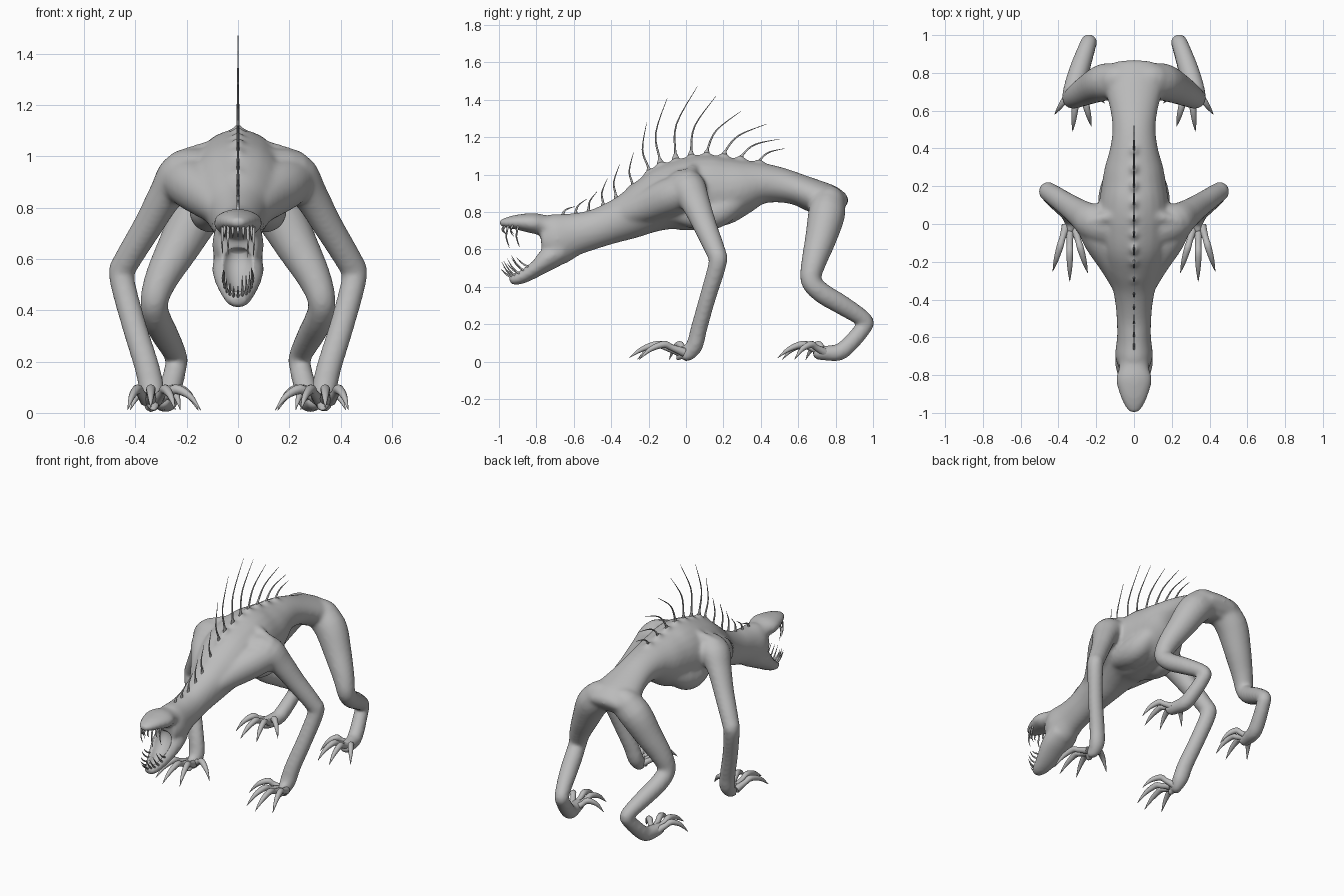
import bpy, bmesh, math, random
from mathutils import Vector

random.seed(4)
if "Cube" in bpy.data.objects:
    bpy.data.objects.remove(bpy.data.objects["Cube"], do_unlink=True)

X, Y, Z = Vector((1, 0, 0)), Vector((0, 1, 0)), Vector((0, 0, 1))

GREY = (0.5, 0.5, 0.5, 1)
hide = bpy.data.materials.new("grey hide")
hide.use_nodes = True
hide.diffuse_color = GREY
hide.node_tree.nodes["Principled BSDF"].inputs["Base Color"].default_value = GREY


def smooth_path(stations, steps):
    """Catmull-Rom through stations, radii included."""
    pts = [stations[0]] + list(stations) + [stations[-1]]
    out = []
    for a, b, c, d in zip(pts, pts[1:], pts[2:], pts[3:]):
        for k in range(steps):
            t = k / steps
            out.append([q + t * (r - p) / 2 + t * t * (p - 2.5 * q + 2 * r - s / 2)
                        + t ** 3 * (1.5 * (q - r) + (s - p) / 2)
                        for p, q, r, s in zip(a, b, c, d)])
    return out + [list(stations[-1])]


def tube(bm, stations, side, sides=16, steps=4):
    """Closed tube through (x, y, z, radius[, second radius]) stations."""
    path = smooth_path(stations, steps)
    centres = [Vector(p[:3]) for p in path]
    rings = []
    for i, p in enumerate(path):
        tangent = (centres[min(i + 1, len(path) - 1)] - centres[max(i - 1, 0)]).normalized()
        u = (side - tangent * side.dot(tangent)).normalized()
        v = tangent.cross(u)
        ru, rv = max(p[3], .0008), max(p[-1], .0008)
        rings.append([bm.verts.new(centres[i] + u * ru * math.cos(a) + v * rv * math.sin(a))
                      for a in (math.tau * k / sides for k in range(sides))])
    for low, high in zip(rings, rings[1:]):
        for k in range(sides):
            n = (k + 1) % sides
            bm.faces.new((low[k], low[n], high[n], high[k]))
    bm.faces.new(rings[0])
    bm.faces.new(rings[-1])


def trunk(bm, sections, sides=24):
    """Lengthwise form from (y, top, bottom, half width) sections."""
    tube(bm, [(0, y, (t + b) / 2, w, (t - b) / 2) for y, t, b, w in sections], X, sides)


def finish(name, bm):
    bmesh.ops.recalc_face_normals(bm, faces=bm.faces)
    mesh = bpy.data.meshes.new(name)
    bm.to_mesh(mesh)
    bm.free()
    mesh.materials.append(hide)
    obj = bpy.data.objects.new(name, mesh)
    bpy.context.collection.objects.link(obj)
    bpy.ops.object.select_all(action="DESELECT")
    obj.select_set(True)
    bpy.context.view_layer.objects.active = obj
    bpy.ops.object.shade_smooth_by_angle(angle=math.radians(60))
    return obj


def mirrored(stations, s):
    return [(p[0] * s, *p[1:]) for p in stations]


# Torso, neck and skull
bm = bmesh.new()
trunk(bm, [(-.775, .72, .57, .075), (-.7, .79, .515, .1), (-.6, .795, .565, .09),
           (-.5, .81, .6, .092), (-.4, .85, .63, .102), (-.3, .905, .655, .125),
           (-.2, .98, .685, .16), (-.1, 1.05, .7, .185), (0, 1.085, .7, .195),
           (.1, 1.105, .71, .187), (.2, 1.1, .73, .172), (.3, 1.085, .785, .155),
           (.4, 1.065, .84, .127), (.5, 1.04, .85, .115), (.6, 1.005, .835, .125),
           (.7, .97, .79, .15), (.78, .94, .77, .16), (.83, .905, .78, .145),
           (.853, .86, .8, .1)])

# Upper and lower jaw
trunk(bm, [(-.68, .78, .62, .085), (-.76, .785, .672, .079), (-.82, .795, .685, .097),
           (-.9, .787, .704, .078), (-.96, .772, .714, .052), (-1, .757, .728, .026)])
trunk(bm, [(-.66, .67, .53, .095), (-.74, .62, .485, .101), (-.8, .555, .453, .087),
           (-.86, .505, .423, .066), (-.91, .475, .408, .048), (-.945, .455, .415, .028)])

ARM = [(.12, -.02, .92, .11, .105), (.215, .01, .928, .1, .095), (.28, .05, .85, .08, .07),
       (.35, .1, .73, .065, .059), (.437, .16, .585, .054, .053), (.454, .17, .53, .05, .05),
       (.405, .115, .34, .045, .049), (.355, .07, .18, .045, .05), (.335, .045, .085, .046, .05),
       (.333, 0, .042, .045, .034), (.335, -.05, .045, .045, .025)]
LEG = [(.06, .755, .86, .09), (.15, .752, .79, .1), (.23, .718, .65, .084), (.3, .68, .52, .066),
       (.327, .668, .43, .055), (.315, .73, .365, .056), (.285, .83, .305, .054),
       (.242, .955, .222, .045), (.242, .948, .18, .044), (.262, .88, .1, .046),
       (.277, .82, .05, .046), (.29, .75, .046, .042, .034), (.3, .68, .05, .036, .022)]
for s in (1, -1):
    tube(bm, mirrored(ARM, s), Y)
    tube(bm, mirrored(LEG, s), X)
    # Muscle sweeping from neck to shoulder
    tube(bm, mirrored([(.05, -.34, .78, .06), (.1, -.2, .835, .09), (.17, -.08, .885, .1),
                       (.225, .01, .91, .088)], s), X)
    # Shoulder blade
    tube(bm, mirrored([(.04, .05, 1.05, .03), (.14, .035, 1.02, .033), (.25, .01, .996, .022)], s), Y)
    # Rib cage swelling
    tube(bm, mirrored([(.07, -.12, .8, .03), (.1, .02, .79, .075), (.105, .14, .79, .085),
                       (.09, .24, .84, .07), (.06, .36, .92, .03)], s), X)
    # Buttock joining rump and thigh
    tube(bm, mirrored([(.03, .77, .87, .07), (.1, .765, .85, .088), (.17, .745, .77, .085)], s), Y)

# Row of curved blades down the spine: base y, base z, tip y, tip z
SPINES = [(-.66, .79, -.59, .83), (-.59, .8, -.53, .87), (-.52, .81, -.475, .91),
          (-.44, .84, -.42, .98), (-.37, .88, -.355, 1.055), (-.28, .94, -.28, 1.12),
          (-.19, 1.02, -.21, 1.28), (-.13, 1.06, -.1, 1.41), (-.05, 1.08, .06, 1.47),
          (.03, 1.1, .16, 1.42), (.11, 1.11, .295, 1.34), (.2, 1.105, .43, 1.27),
          (.29, 1.09, .5, 1.19), (.39, 1.07, .53, 1.14)]

# Vertebra knobs under the larger blades
for y, z, _, _ in SPINES[5:]:
    tube(bm, [(0, y - .035, z - .02, .01), (0, y, z - .008, .024), (0, y + .035, z - .02, .01)], X)
body = finish("body", bm)

# Hollow of the mouth
bm = bmesh.new()
trunk(bm, [(-.755, .655, .62, .03), (-.775, .65, .56, .055), (-.82, .62, .505, .06),
           (-.88, .58, .46, .042), (-.92, .53, .45, .026)])
cutter = finish("mouth_cutter", bm)
cutter.hide_render = True
cutter.hide_set(True)

remesh = body.modifiers.new("Fuse", "REMESH")
remesh.mode = "VOXEL"
remesh.voxel_size = .011
remesh.use_smooth_shade = True
cut = body.modifiers.new("Mouth", "BOOLEAN")
cut.operation = "DIFFERENCE"
cut.object = cutter
soften = body.modifiers.new("Soften", "SMOOTH")
soften.factor = .5
soften.iterations = 14

# Blades
bm = bmesh.new()
for by, bz, ty, tz in SPINES:
    dy, dz = ty - by, tz - bz
    thick = .005 + .025 * min(math.hypot(dy, dz), .4)
    at = lambda t, bow: (0, by + dy * t - dz * bow, bz + dz * t + dy * bow)
    tube(bm, [(0, by, bz - .03, .008, thick * 2), (*at(.08, .04), .006, thick),
              (*at(.45, .13), .004, thick * .55), (0, ty, tz, .001)], X, 8)
finish("back_spines", bm)


# Clawed toes: thick to the raised knuckle, then a hooked claw
def toe(bm, base, tip, s):
    a, b = Vector(base), Vector(tip)
    knuckle = a.lerp(b, .45)
    claw = a.lerp(b, .75)
    knuckle.z, claw.z = .092, .066
    tube(bm, mirrored([(*a, .024), (*a.lerp(knuckle, .6), .017), (*knuckle, .019),
                       (*claw, .013), (*b, .001)], s), Z, 10)


FEET = {
    "front": [((.36, -.01, .05), (.43, -.25, .012)), ((.34, -.03, .05), (.34, -.305, .02)),
              ((.315, -.02, .05), (.245, -.26, .012)), ((.32, .01, .045), (.145, -.09, .01))],
    "hind": [((.31, .74, .05), (.42, .58, .012)), ((.3, .73, .05), (.325, .49, .02)),
             ((.28, .73, .05), (.225, .515, .012)), ((.285, .76, .045), (.155, .64, .01))],
}
for place, toes in FEET.items():
    for s, hand in ((1, "left"), (-1, "right")):
        bm = bmesh.new()
        for base, tip in toes:
            toe(bm, base, tip, s)
        finish(f"{place}_{hand}_toes", bm)

# Needle teeth set around each jaw
bm = bmesh.new()
for i in range(-4, 5):
    a = i * .33
    x, y = .062 * math.sin(a), -.87 - .1 * math.cos(a)
    drop = random.uniform(.04, .06) + (.06 if abs(i) in (2, 4) else 0)
    tube(bm, [(x, y, .735, .007), (x * 1.03, y - .012, .725 - drop * .5, .0045),
              (x, y + .005, .725 - drop, .0008)], X, 6)
finish("upper_teeth", bm)

bm = bmesh.new()
for i in range(-5, 6):
    a = i * .29
    x, y = .054 * math.sin(a), -.83 - .095 * math.cos(a)
    z = .445 + .07 * (1 - math.cos(a))
    rise = random.uniform(.04, .09)
    tube(bm, [(x, y, z, .006), (x * 1.1, y - .035, z + rise * .4, .0045),
              (x * 1.05, y - .065, z + rise, .0008)], X, 6)
finish("lower_teeth", bm)
